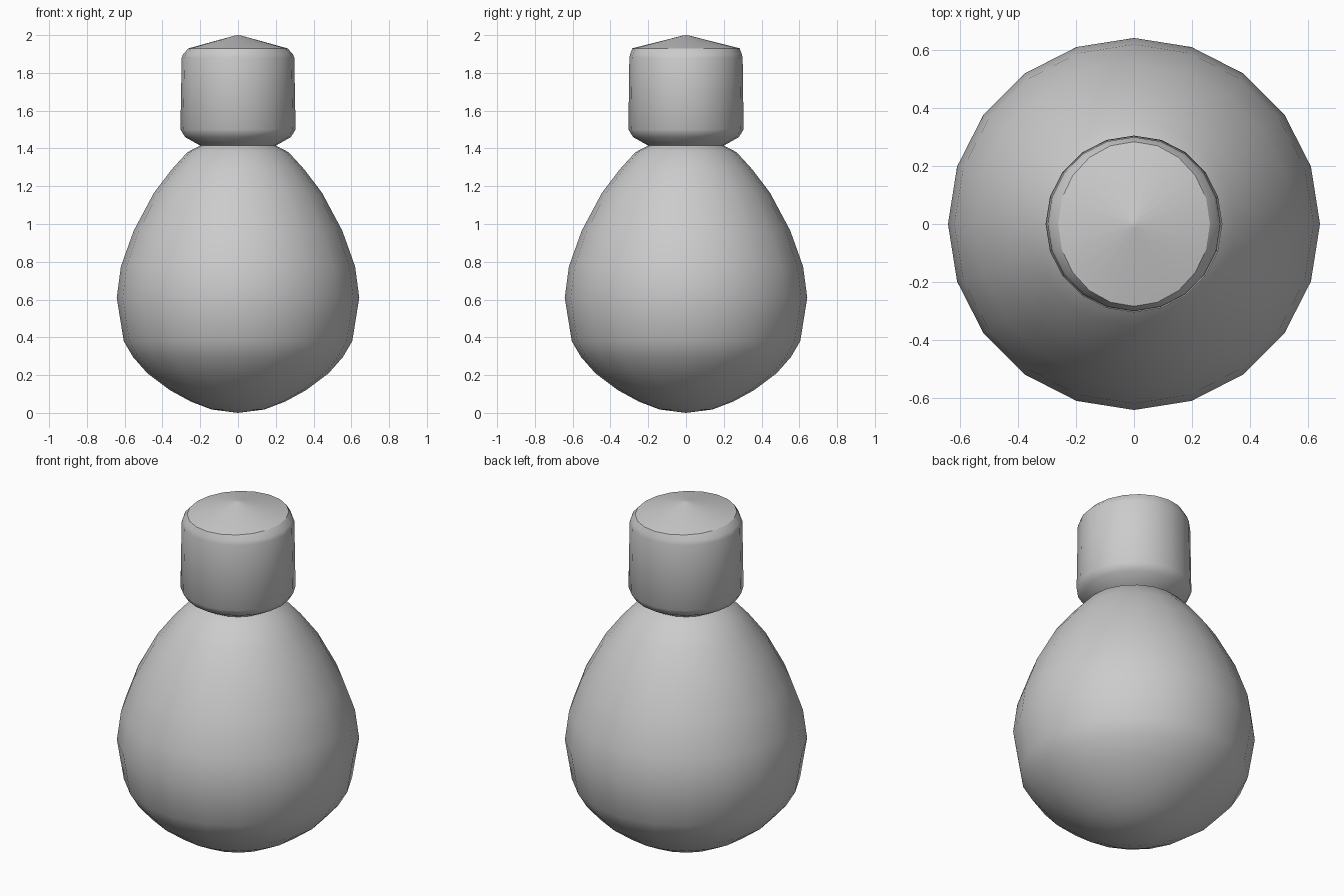
import bpy, bmesh, math

if "Cube" in bpy.data.objects:
    bpy.data.objects.remove(bpy.data.objects["Cube"])

SIDES = 20


def lathe(name, profile, angle):
    """Revolve (rx, ry, z) rings around z; a zero radius makes a pole."""
    bm = bmesh.new()
    rings = []
    for rx, ry, z in profile:
        if rx == 0:
            rings.append([bm.verts.new((0, 0, z))] * SIDES)
        else:
            rings.append([bm.verts.new((rx * math.cos(math.tau * i / SIDES),
                                        ry * math.sin(math.tau * i / SIDES), z))
                          for i in range(SIDES)])
    for a, b in zip(rings, rings[1:]):
        for i in range(SIDES):
            j = (i + 1) % SIDES
            bm.faces.new(list(dict.fromkeys((a[i], a[j], b[j], b[i]))))
    mesh = bpy.data.meshes.new(name)
    bm.to_mesh(mesh)
    bm.free()
    ob = bpy.data.objects.new(name, mesh)
    bpy.context.collection.objects.link(ob)
    bpy.ops.object.select_all(action='DESELECT')
    ob.select_set(True)
    bpy.context.view_layer.objects.active = ob
    bpy.ops.object.shade_smooth_by_angle(angle=math.radians(angle))
    return ob


# Pear-shaped glass bulb up to the pinched neck
glass = [(0, 0), (.14, .018), (.25, .06), (.36, .12), (.48, .21), (.555, .295),
         (.605, .38), (.642, .61), (.62, .775), (.552, .965), (.445, 1.165),
         (.35, 1.29), (.268, 1.38), (.2, 1.415)]
lathe("glass_bulb", [(r, r, z) for r, z in glass], 50)

# Base cap with bevelled rims
cap = [(.2, .2, 1.415), (.28, .28, 1.46), (.305, .305, 1.50),
       (.298, .3, 1.88), (.29, .295, 1.90), (.262, .284, 1.93)]
lathe("base_cap", cap, 60)

# Shallow conical contact on top, with a tiny flat tip
lathe("contact_cone", [(.262, .284, 1.93), (.015, .015, 1.998), (0, 0, 2.0)], 30)
